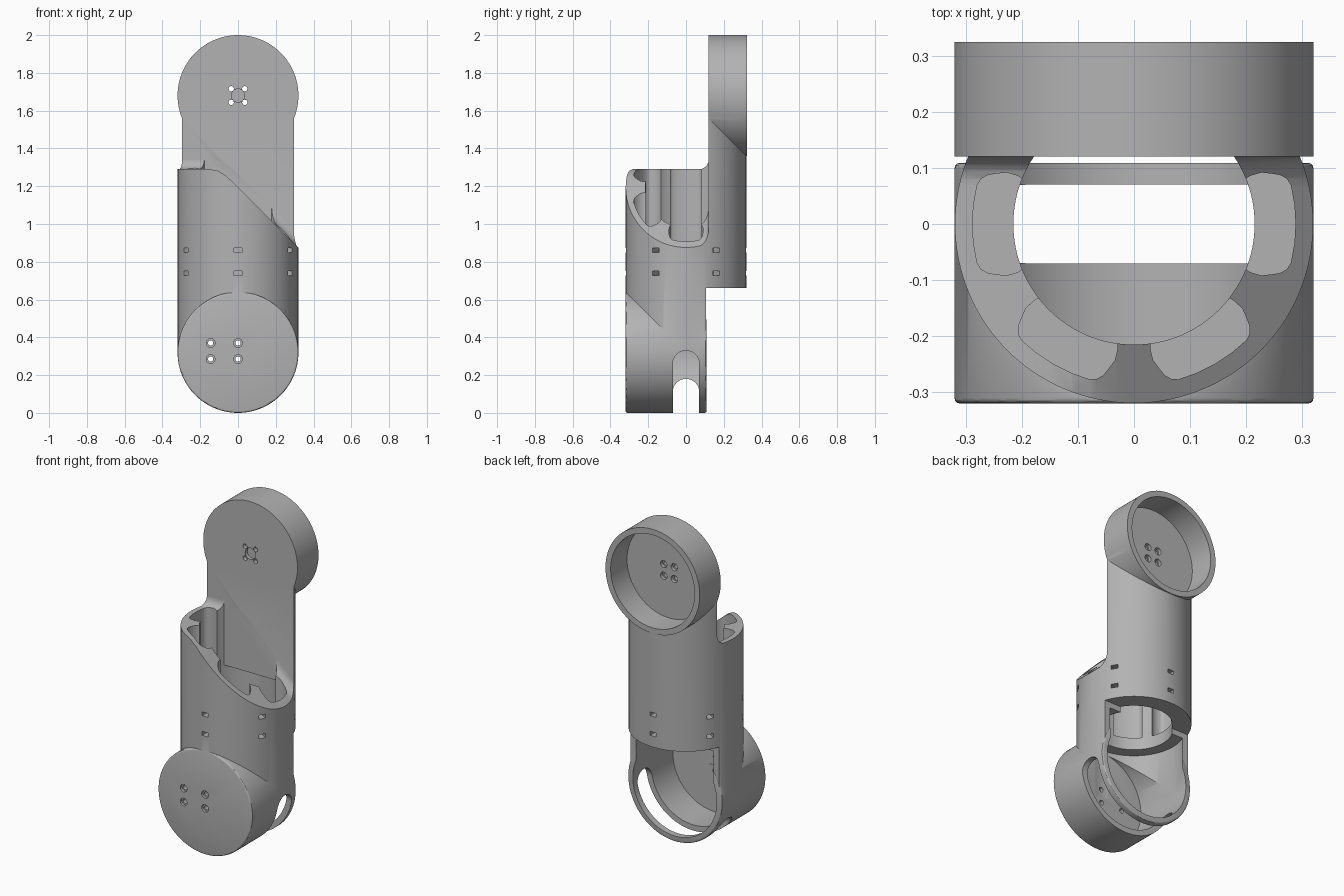
import bpy, bmesh, math
from mathutils import Matrix, Vector

if "Cube" in bpy.data.objects:
    bpy.data.objects.remove(bpy.data.objects["Cube"])

R, WALL, BORE = 0.32, 0.285, 0.215
LOW, HIGH = 0.32, 1.68          # heights of the two joint axes
PLATE = 0.12                    # front plane of the upper arm plate


def to_object(name, bm):
    bmesh.ops.recalc_face_normals(bm, faces=bm.faces)
    mesh = bpy.data.meshes.new(name)
    bm.to_mesh(mesh)
    bm.free()
    obj = bpy.data.objects.new(name, mesh)
    bpy.context.scene.collection.objects.link(obj)
    return obj


def rod(name, axis, start, end, radius, centre, sides=128, bevel=0):
    """Cylinder along one axis, centred on the other two coordinates."""
    bm = bmesh.new()
    bmesh.ops.create_cone(bm, cap_ends=True, segments=sides, radius1=radius,
                          radius2=radius, depth=end - start)
    if bevel:
        rims = [e for e in bm.edges if abs(e.verts[0].co.z - e.verts[1].co.z) < 1e-5]
        bmesh.ops.bevel(bm, geom=rims, offset=bevel, segments=3, profile=0.5, affect='EDGES')
    mid = (start + end) / 2
    a, b = centre
    turn, place = {
        'X': (Matrix.Rotation(math.pi / 2, 4, 'Y'), (mid, a, b)),
        'Y': (Matrix.Rotation(math.pi / 2, 4, 'X'), (a, mid, b)),
        'Z': (Matrix.Identity(4), (a, b, mid))}[axis]
    bm.transform(Matrix.Translation(place) @ turn)
    return to_object(name, bm)


def block(name, low, high, spin=0):
    low, high = Vector(low), Vector(high)
    bm = bmesh.new()
    bmesh.ops.create_cube(bm, size=1)
    bm.transform(Matrix.Rotation(spin, 4, 'Z') @ Matrix.Translation((low + high) / 2)
                 @ Matrix.Diagonal((*(high - low), 1)))
    return to_object(name, bm)


def prism(name, points, offset, bevel_edge=None, bevel=0):
    """Extrude a closed outline; optionally round chosen edges."""
    bm = bmesh.new()
    face = bm.faces.new([bm.verts.new(p) for p in points])
    made = bmesh.ops.extrude_face_region(bm, geom=[face], use_keep_orig=True)
    bmesh.ops.translate(bm, vec=offset,
                        verts=[v for v in made['geom'] if isinstance(v, bmesh.types.BMVert)])
    bmesh.ops.recalc_face_normals(bm, faces=bm.faces)
    if bevel_edge:
        bmesh.ops.bevel(bm, geom=[e for e in bm.edges if bevel_edge(e)], offset=bevel,
                        segments=6, profile=0.5, affect='EDGES')
    return to_object(name, bm)


def combine(target, tool, operation='DIFFERENCE'):
    mod = target.modifiers.new("combine", 'BOOLEAN')
    mod.operation, mod.solver, mod.object = operation, 'EXACT', tool
    bpy.context.view_layer.objects.active = target
    bpy.ops.object.modifier_apply(modifier=mod.name)
    bpy.data.objects.remove(tool)


# Outer body: upright tube with a joint drum at each end
link = rod("arm_link", 'Z', LOW, HIGH, R - 0.0008, (0, 0))
combine(link, block("back_cut", (-1, 0.107, 0), (1, 1, 0.66)))
combine(link, rod("lower_drum", 'Y', -R, 0.109, R, (0, LOW), bevel=0.01), 'UNION')
combine(link, rod("upper_drum", 'Y', PLATE - 0.03, 0.324, R, (0, HIGH)), 'UNION')

# Slanted mouth of the tube, blending into the plate
outline = [(-0.8, 1.29), (-0.15, 1.29), (-0.11, 1.283), (-0.07, 1.26), (-0.03, 1.225),
           (0.8, 0.395), (0.8, 2.3), (-0.8, 2.3)]


def at_plate_foot(e):
    a, b = (v.co for v in e.verts)
    foot = all(p.y > 0 and p.z < 2 for p in (a, b))
    return foot and abs(a.x - b.x) > 0.01


combine(link, prism("mouth_cut", [(x, -0.8, z) for x, z in outline],
                    (0, PLATE + 0.8, 0), at_plate_foot, 0.05))

# Bore of the tube, closed off by the plate and running out under it
combine(link, rod("lower_bore", 'Z', 0.5, 0.95, BORE, (0, 0)))
half_angle = math.asin(PLATE / BORE)
steps = [math.pi - half_angle + (math.pi + 2 * half_angle) * i / 64 for i in range(65)]
combine(link, prism("upper_bore", [(BORE * math.cos(a), BORE * math.sin(a), 0.9) for a in steps],
                    (0, 0, 0.9)))

# Pockets between the screw ribs
side = [(0.19, 21), (0.225, 22.5), (0.245, 22), (0.262, 20), (0.275, 18.5),
        (0.284, 16.5), (0.288, 14), (0.288, 7)]
pocket = side + [(0.288, 0)] + [(r, -a) for r, a in reversed(side)]
for centre in (-120, -60, 0, 180):
    ring = [(r, math.radians(a + centre)) for r, a in pocket]
    combine(link, prism("pocket", [(r * math.cos(a), r * math.sin(a), 0.7) for r, a in ring],
                        (0, 0, 0.8)))

# Motor housing inside the lower drum, open at the back
combine(link, rod("housing", 'Y', -0.28, 0.3, WALL, (0, LOW)))
combine(link, rod("housing_top", 'Z', LOW, 0.625, WALL - 0.001, (0, 0)))

# Cable slot around the bottom, reaching higher on one side
for low, high, top in ((0, 0.5, 0.26), (-0.5, 0.001, 0.11)):
    slot = block("slot", (low, -0.07, -0.1), (high, 0.07, top))
    combine(slot, rod("slot_end", 'X', low, high, 0.07, (0, top), 48), 'UNION')
    combine(link, slot)

# Recess in the back of the upper drum
combine(link, rod("recess", 'Y', 0.165, 0.5, WALL, (0, HIGH)))
combine(link, rod("hub_dimple", 'Y', 0, PLATE + 0.02, 0.035, (0, HIGH), 32))

# Screw holes: upper drum, lower drum, then the tube ribs
for x in (-0.036, 0.036):
    for z in (HIGH - 0.036, HIGH + 0.036):
        combine(link, rod("screw", 'Y', 0, 0.3, 0.014, (x, z), 20))
        combine(link, rod("screw_head", 'Y', 0.145, 0.3, 0.022, (x, z), 24))
for x in (-0.145, 0):
    for z in (0.285, 0.37):
        combine(link, rod("screw", 'Y', -0.5, -0.2, 0.014, (x, z), 20))
        combine(link, rod("screw_head", 'Y', -0.5, -0.305, 0.023, (x, z), 24))
for angle in range(-150, 181, 60):
    for z in (0.74, 0.86):
        combine(link, block("rib_hole", (0.255, -0.02, z - 0.012), (0.4, 0.02, z + 0.012),
                            math.radians(angle)))

# Finish
grey = bpy.data.materials.new("mid grey")
grey.use_nodes = True
colour = (0.45, 0.45, 0.45, 1)
grey.diffuse_color = colour
grey.node_tree.nodes["Principled BSDF"].inputs["Base Color"].default_value = colour
link.data.materials.clear()
link.data.materials.append(grey)
for face in link.data.polygons:
    face.material_index = 0
bpy.ops.object.select_all(action='DESELECT')
link.select_set(True)
bpy.context.view_layer.objects.active = link
bpy.ops.object.shade_smooth_by_angle(angle=math.radians(30))
